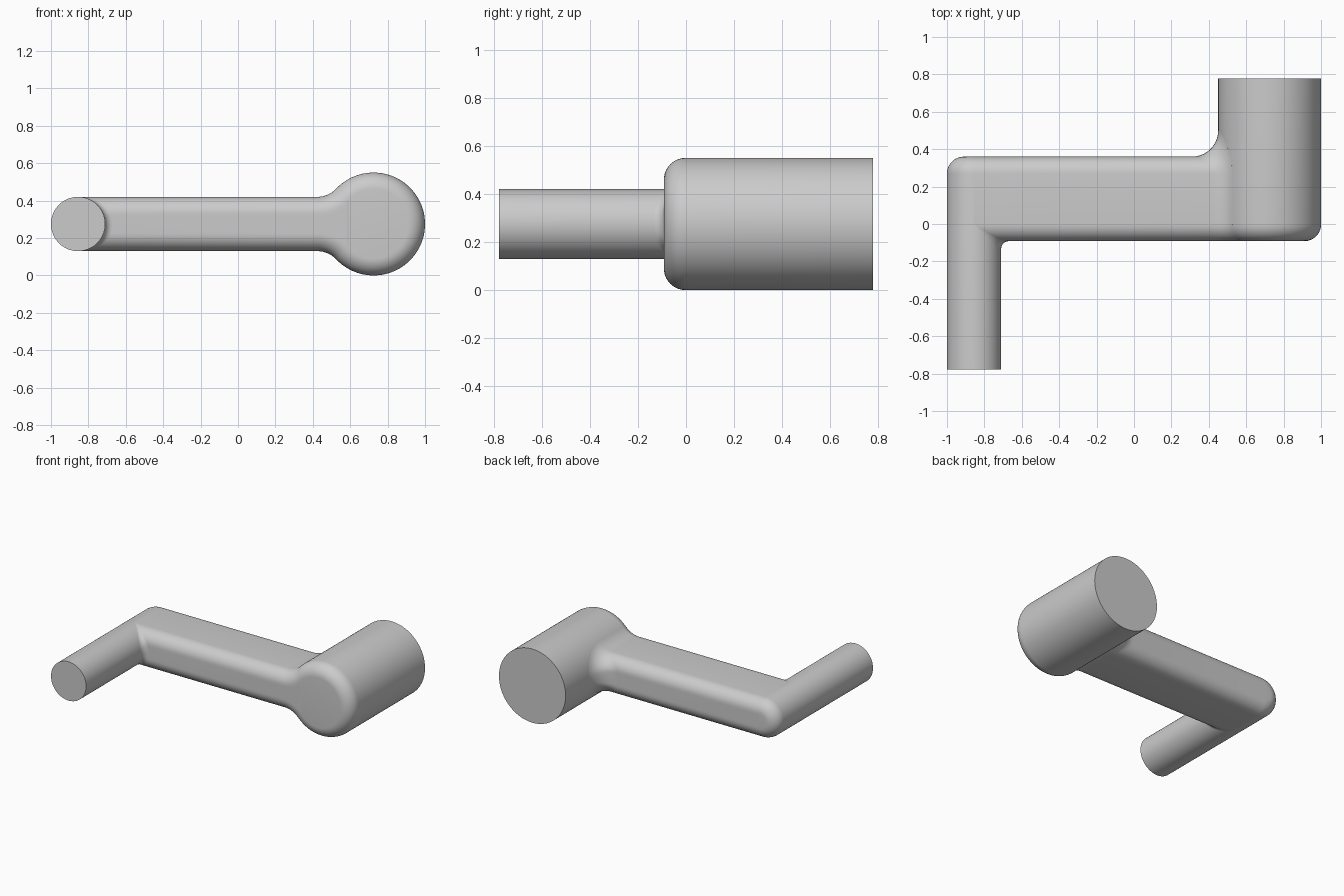
import bpy, bmesh, math
from mathutils import Vector

if "Cube" in bpy.data.objects:
    bpy.data.objects.remove(bpy.data.objects["Cube"], do_unlink=True)

steel = bpy.data.materials.new("plain grey")
steel.use_nodes = True
steel.diffuse_color = (0.6, 0.6, 0.6, 1)
steel.node_tree.nodes["Principled BSDF"].inputs["Base Color"].default_value = (0.6, 0.6, 0.6, 1)

AXIS_Z = 0.275                      # height shared by both cylinder axes
HUB_X, HUB_R = 0.725, 0.275
PIN_X, PIN_R = -0.855, 0.145
FRONT, BACK, END = -0.092, 0.36, 0.778
EDGE = 0.09                         # rounded edges
HUB_FILLET, PIN_FILLET = 0.14, 0.04
FLAT = PIN_R - EDGE                 # half height of the arm's flat sides
STEPS = 10


def finish(name, bm):
    bmesh.ops.remove_doubles(bm, verts=bm.verts, dist=1e-5)
    bmesh.ops.recalc_face_normals(bm, faces=bm.faces)
    mesh = bpy.data.meshes.new(name)
    bm.to_mesh(mesh)
    bm.free()
    mesh.materials.append(steel)
    obj = bpy.data.objects.new(name, mesh)
    bpy.context.collection.objects.link(obj)
    bpy.ops.object.select_all(action='DESELECT')
    obj.select_set(True)
    bpy.context.view_layer.objects.active = obj
    bpy.ops.object.shade_smooth_by_angle(angle=math.radians(35))


def skin(bm, rows, close_rows, close_ends):
    """Join neighbouring rows of points with quads."""
    grid = [[bm.verts.new(p) for p in row] for row in rows]
    count, width = len(grid), len(grid[0])
    for i in range(count if close_rows else count - 1):
        a, b = grid[i], grid[(i + 1) % count]
        for j in range(width if close_ends else width - 1):
            k = (j + 1) % width
            bm.faces.new((a[j], a[k], b[k], b[j]))
    return grid


def rounded_rod(name, x, radius, flat_y, round_y):
    """Cylinder along y with one flat end and one rounded end."""
    way = 1 if round_y > flat_y else -1
    profile = [(flat_y, radius)]
    for k in range(STEPS + 1):
        t = math.pi / 2 * k / STEPS
        profile.append((round_y - way * EDGE * (1 - math.sin(t)),
                        radius - EDGE * (1 - math.cos(t))))
    sides = 96
    rows = [[(x + r * math.cos(math.tau * s / sides), y,
              AXIS_Z + r * math.sin(math.tau * s / sides)) for s in range(sides)]
            for y, r in profile]
    bm = bmesh.new()
    grid = skin(bm, rows, False, True)
    bm.faces.new(grid[0])
    bm.faces.new(grid[-1])
    finish(name, bm)


def fillet(centre, radius, start, axis_x):
    """Arc from the arm's surface to a cylinder, then a lip sunk inside it."""
    to_axis = Vector((axis_x - centre.x, 0, AXIS_Z - centre.z)).normalized()
    points = []
    for k in range(STEPS + 1):
        d = start.lerp(to_axis, 0) if (start - to_axis).length < 1e-4 \
            else start.slerp(to_axis, k / STEPS)
        points.append(centre + d * radius)
    lip = points[-1] + to_axis * 0.04
    lip.y = max(lip.y, FRONT + 0.02)
    return points + [lip]


def pin_end(y, z, n):
    if n.y >= -1e-6:
        p = Vector((PIN_X, y, AXIS_Z + z))
        return [p] * (STEPS + 2)
    c = Vector((0, y, z)) + n * PIN_FILLET
    dx = math.sqrt(max(0, (PIN_R + PIN_FILLET) ** 2 - c.z ** 2))
    return fillet(Vector((PIN_X + dx, c.y, AXIS_Z + c.z)), PIN_FILLET, -n, PIN_X)


def hub_end(y, z, n):
    reach = HUB_R + HUB_FILLET
    if n.y < -1e-6:                 # front edge follows the neck outline
        side = 1 if z >= 0 else -1
        edge_z = max(abs(z), FLAT)
        rise = PIN_R + HUB_FILLET
        c = Vector((HUB_X - math.sqrt(reach ** 2 - rise ** 2), y, AXIS_Z + side * rise))
        points = fillet(c, rise - edge_z, Vector((0, 0, -side)), HUB_X)
        for p in points:
            p.z = AXIS_Z + (p.z - AXIS_Z) * abs(z) / edge_z
        return points
    c = Vector((0, y, z)) + n * HUB_FILLET
    dx = math.sqrt(reach ** 2 - c.z ** 2)
    return fillet(Vector((HUB_X - dx, c.y, AXIS_Z + c.z)), HUB_FILLET, -n, HUB_X)


def arm_section():
    """Rounded rectangle across the arm: position and outward normal."""
    section = []
    corners = [(BACK - EDGE, FLAT), (FRONT + EDGE, FLAT),
               (FRONT + EDGE, -FLAT), (BACK - EDGE, -FLAT)]
    for q, (cy, cz) in enumerate(corners):
        for k in range(STEPS + 1):
            t = math.pi / 2 * (q + k / STEPS)
            n = Vector((0, math.cos(t), math.sin(t)))
            section.append((cy + EDGE * n.y, cz + EDGE * n.z, n))
        if q % 2:                   # subdivide the flat front and back
            y, z, n = section[-1]
            for k in range(1, STEPS):
                section.append((y, z * (1 - 2 * k / STEPS), n))
    return section


# Arm blended into both cylinders
bm = bmesh.new()
rows = [pin_end(*s)[::-1] + hub_end(*s) for s in arm_section()]
skin(bm, rows, True, False)
bmesh.ops.dissolve_degenerate(bm, dist=1e-5, edges=bm.edges)
finish("crank_arm", bm)

# Large shaft hub and slim handle
rounded_rod("shaft_hub", HUB_X, HUB_R, END, FRONT)
rounded_rod("handle_pin", PIN_X, PIN_R, -END, BACK)
